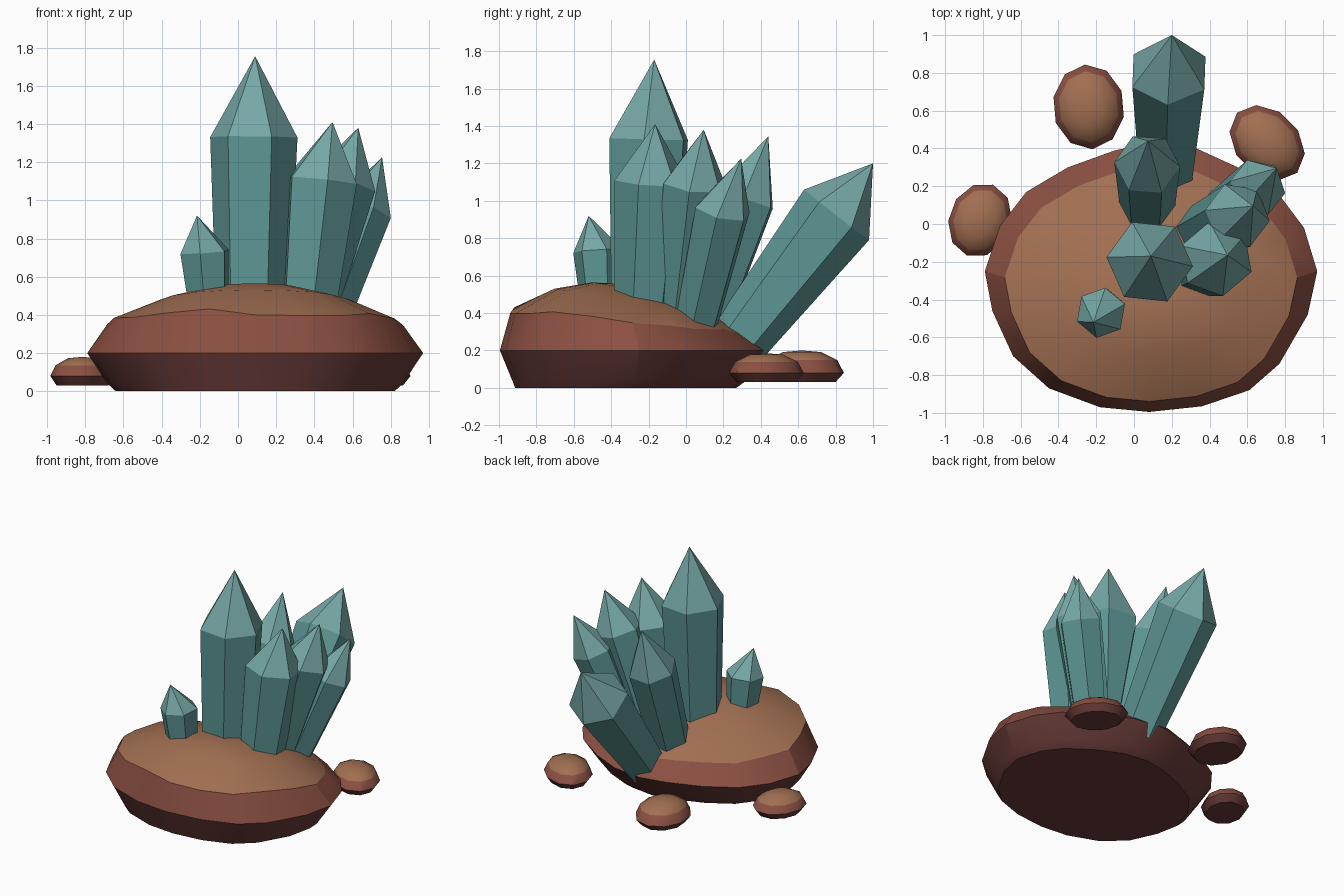
import bpy, bmesh, math, random
from mathutils import Vector

if "Cube" in bpy.data.objects:
    bpy.data.objects.remove(bpy.data.objects["Cube"])

random.seed(4)


def material(name, rgb):
    m = bpy.data.materials.new(name)
    m.diffuse_color = (*rgb, 1)
    m.use_nodes = True
    m.node_tree.nodes["Principled BSDF"].inputs["Base Color"].default_value = m.diffuse_color
    return m


ROCK = [material("rock_dark", (0.14, 0.045, 0.04)),
        material("rock_red", (0.26, 0.08, 0.055)),
        material("rock_brown", (0.36, 0.16, 0.085))]
CRYSTAL = [material("crystal_deep", (0.11, 0.31, 0.30)),
           material("crystal_pale", (0.18, 0.39, 0.38))]


def loft(name, rings, apex, mats, bands):
    """Stack rings of points, close the bottom flat and the top with a fan."""
    bm = bmesh.new()
    loops = [[bm.verts.new(p) for p in ring] for ring in rings]
    n = len(loops[0])
    bm.faces.new(loops[0][::-1])
    for k, (lo, hi) in enumerate(zip(loops, loops[1:])):
        for i in range(n):
            j = (i + 1) % n
            bm.faces.new((lo[i], lo[j], hi[j], hi[i])).material_index = bands[k]
    tip = bm.verts.new(apex)
    for i in range(n):
        f = bm.faces.new((loops[-1][i], loops[-1][(i + 1) % n], tip))
        f.material_index = bands[-1]
    bmesh.ops.recalc_face_normals(bm, faces=bm.faces)
    me = bpy.data.meshes.new(name)
    bm.to_mesh(me)
    bm.free()
    for m in mats:
        me.materials.append(m)
    ob = bpy.data.objects.new(name, me)
    bpy.context.collection.objects.link(ob)
    return ob


def smooth(ob, angle):
    bpy.ops.object.select_all(action='DESELECT')
    ob.select_set(True)
    bpy.context.view_layer.objects.active = ob
    bpy.ops.object.shade_smooth_by_angle(angle=math.radians(angle))


# Main boulder: rim outline scaled into tilted rings, roughened a little
rim = [(-.79, -.25), (-.75, -.46), (-.64, -.70), (-.45, -.87), (-.18, -.97),
       (.08, -.995), (.36, -.965), (.61, -.88), (.77, -.74), (.92, -.48),
       (.97, -.25), (.90, -.02), (.78, .14), (.55, .30), (.33, .40),
       (.10, .43), (-.10, .39), (-.35, .30), (-.57, .17), (-.71, -.01)]
cx, cy = 0.09, -0.28


def boulder_ring(s, dy, z, slope, rough=0):
    return [(cx + (x - cx) * s, cy + dy + (y - cy) * s,
             z - slope * (y - cy) * s + random.uniform(-rough, rough))
            for x, y in rim]


rings = [boulder_ring(.83, -.04, 0, 0), boulder_ring(.88, -.02, .04, 0),
         boulder_ring(1, 0, .2, 0), boulder_ring(.88, -.03, .36, .09, .02),
         boulder_ring(.59, 0, .463, .16), boulder_ring(.28, -.02, .532, .16)]
smooth(loft("boulder", rings, (.1, -.34, .556), ROCK, [0, 0, 1, 2, 2, 2]), 22)


# Loose pebbles
def pebble(name, x, y, a, b, turn, height):
    def ring(s, z):
        pts = []
        for i in range(10):
            t = math.tau * i / 10
            u, v = a * s * math.cos(t), b * s * math.sin(t)
            c, d = math.cos(turn), math.sin(turn)
            pts.append((x + u * c - v * d, y + u * d + v * c, z))
        return pts
    rs = [ring(.8, .03), ring(1, .08), ring(.84, .03 + .7 * height),
          ring(.45, .03 + .95 * height)]
    smooth(loft(name, rs, (x, y, .03 + height), ROCK, [0, 1, 2, 2]), 40)


pebble("pebble_back", -.24, .62, .225, .19, math.radians(95), .17)
pebble("pebble_right", .705, .43, .225, .17, math.radians(-45), .155)
pebble("pebble_left", -.815, .02, .2, .165, math.radians(70), .15)


# Hexagonal crystals: tapered shaft with an off-centre point
def crystal(name, base, shoulder, tip, r0, r1, phase):
    base, shoulder = Vector(base), Vector(shoulder)
    turn = Vector((0, 0, 1)).rotation_difference(shoulder - base)

    def ring(c, r):
        angles = [math.radians(phase + 60 * i) for i in range(6)]
        return [c + turn @ Vector((r * math.cos(t), r * math.sin(t), 0)) for t in angles]
    loft(name, [ring(base, r0), ring(shoulder, r1)], tip, CRYSTAL, [0, 1])


crystal("crystal_tall", (.075, -.225, .40), (.083, -.20, 1.33), (.09, -.17, 1.755), .19, .23, -6)
crystal("crystal_front_right", (.365, -.23, .42), (.435, -.185, 1.10), (.495, -.165, 1.41), .155, .2, -20)
crystal("crystal_mid_right", (.35, -.045, .36), (.548, .045, 1.09), (.63, .095, 1.38), .145, .178, -8)
crystal("crystal_far_right", (.44, .05, .32), (.655, .195, .95), (.755, .295, 1.225), .12, .155, -10)
crystal("crystal_behind", (.07, .08, .32), (.07, .315, 1.01), (.075, .44, 1.345), .145, .175, -4)
crystal("crystal_leaning_back", (.17, .25, .21), (.185, .805, .925), (.2, 1.0, 1.2), .155, .22, 28)
crystal("crystal_small", (-.155, -.455, .45), (-.175, -.47, .73), (-.215, -.52, .92), .11, .135, 20)
